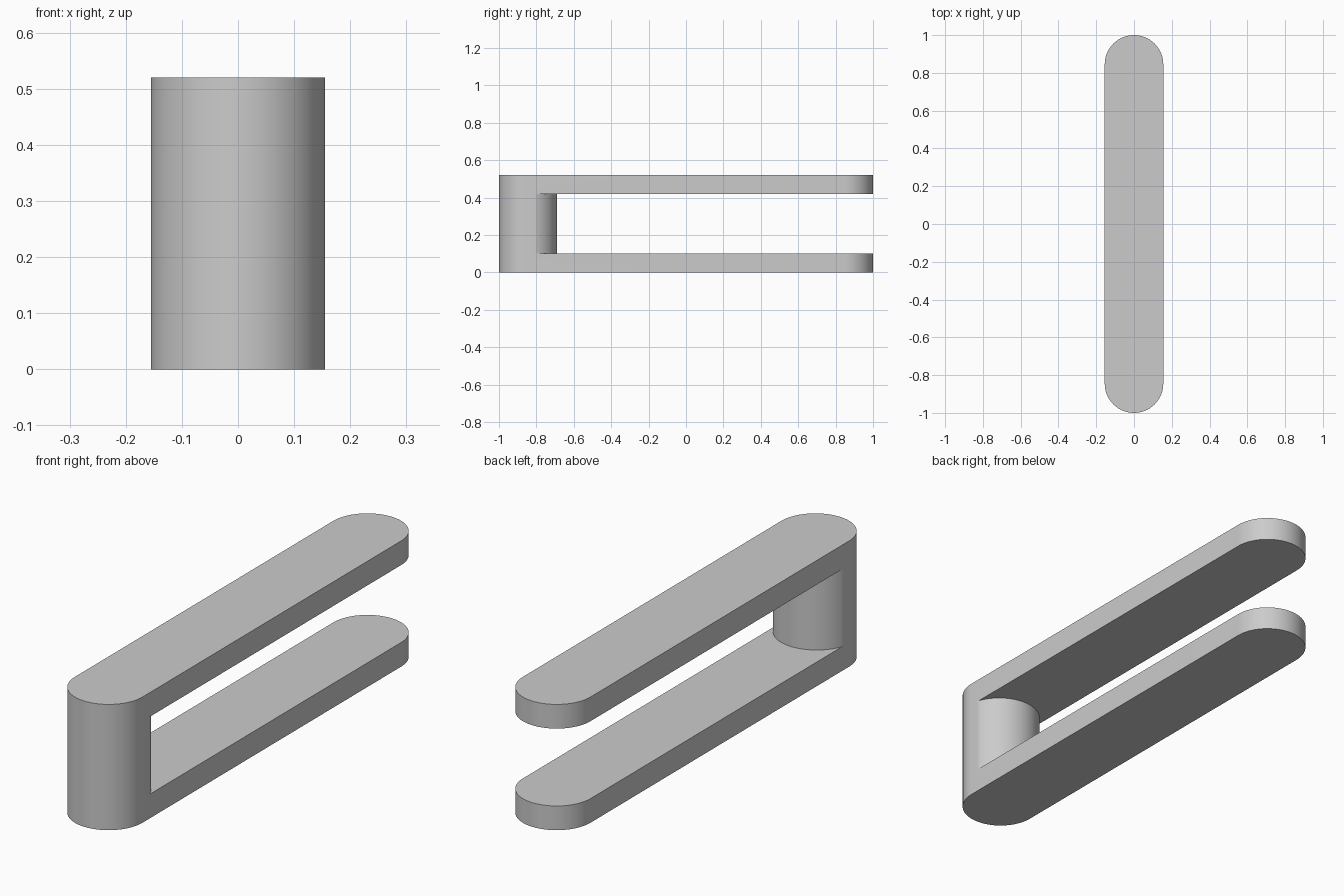
import bpy
import bmesh
from math import cos, sin, pi, radians

cube = bpy.data.objects.get("Cube")
if cube:
    bpy.data.objects.remove(cube, do_unlink=True)

RADIUS, HEIGHT, BAR = 0.155, 0.52, 0.10
END = 1 - RADIUS           # centre of each rounded end
STEPS = 48


def arc(cy, r, start, stop, steps=STEPS):
    angles = [start + (stop - start) * i / steps for i in range(steps + 1)]
    return [(r * cos(a), cy + r * sin(a)) for a in angles]


def prism(name, outline, z0, z1):
    bm = bmesh.new()
    face = bm.faces.new([bm.verts.new((x, y, z0)) for x, y in outline])
    top = bmesh.ops.extrude_face_region(bm, geom=[face])["geom"]
    bmesh.ops.translate(bm, vec=(0, 0, z1 - z0),
                        verts=[v for v in top if isinstance(v, bmesh.types.BMVert)])
    bmesh.ops.recalc_face_normals(bm, faces=bm.faces)
    mesh = bpy.data.meshes.new(name)
    bm.to_mesh(mesh)
    bm.free()
    obj = bpy.data.objects.new(name, mesh)
    bpy.context.collection.objects.link(obj)
    return obj


grey = bpy.data.materials.new("plain grey")
grey.use_nodes = True
grey.diffuse_color = (0.6, 0.6, 0.6, 1)
grey.node_tree.nodes["Principled BSDF"].inputs["Base Color"].default_value = grey.diffuse_color

# Solid body with two rounded ends
body = prism("forked_clip", arc(END, RADIUS, 0, pi) + arc(-END, RADIUS, pi, 2 * pi), 0, HEIGHT)
body.data.materials.append(grey)

# Slot between the two bars; its curved end leaves the rounded post
slot_end = arc(-0.854, 0.164, radians(13), radians(167))
y_side = slot_end[0][1]
outline = slot_end + [(-0.3, y_side), (-0.3, 1.2), (0.3, 1.2), (0.3, y_side)]
slot = prism("slot_cutter", outline, BAR, HEIGHT - BAR)
slot.hide_render = True
slot.data.materials.append(grey)

cut = body.modifiers.new("slot", "BOOLEAN")
cut.operation, cut.solver, cut.object = "DIFFERENCE", "EXACT", slot
bpy.ops.object.select_all(action="DESELECT")
body.select_set(True)
bpy.context.view_layer.objects.active = body
bpy.ops.object.modifier_apply(modifier=cut.name)
bpy.data.objects.remove(slot, do_unlink=True)
bpy.ops.object.shade_smooth_by_angle(angle=radians(14))
